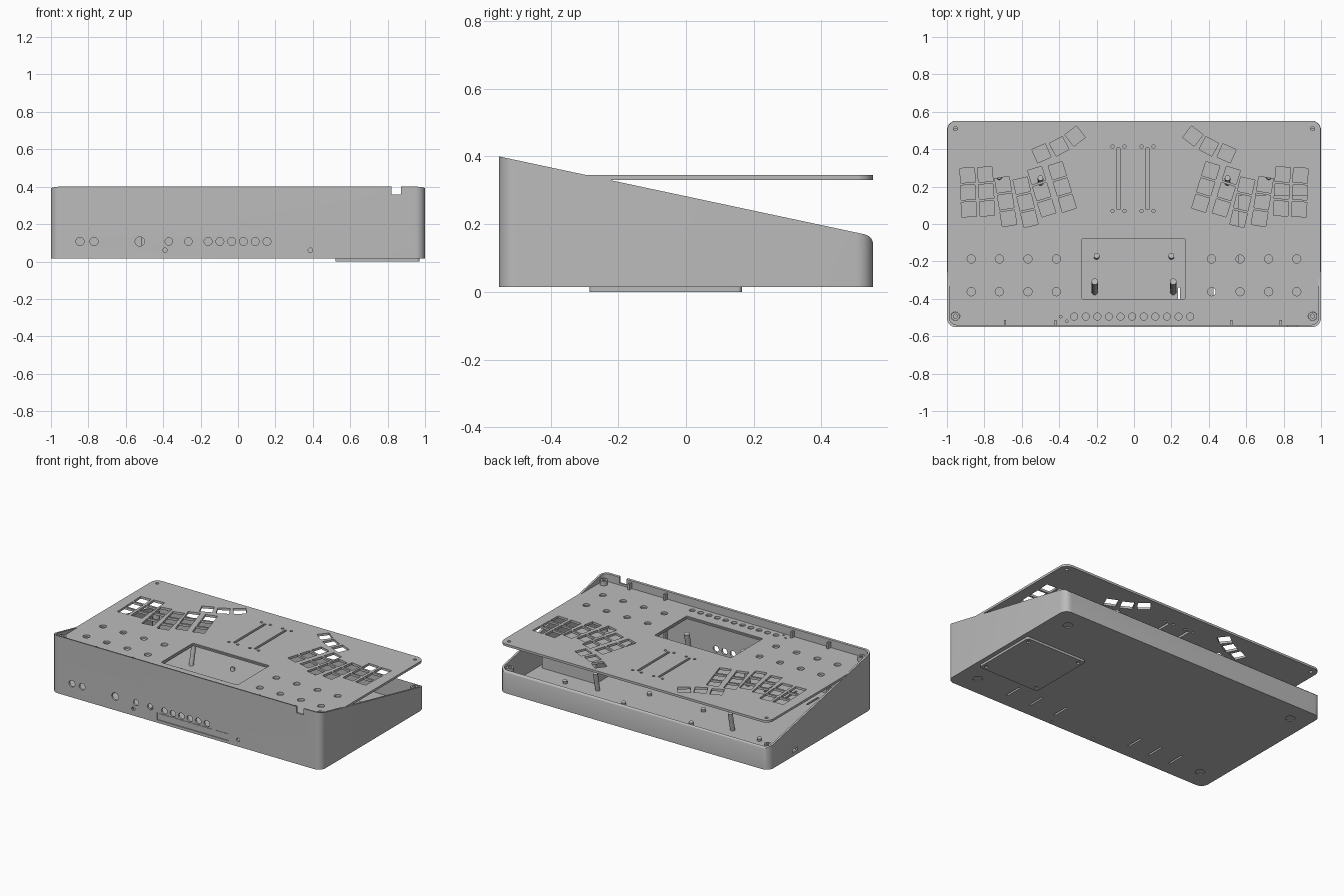
import bpy, bmesh, math
from mathutils import Matrix, Vector

if "Cube" in bpy.data.objects:
    bpy.data.objects.remove(bpy.data.objects["Cube"])

grey = bpy.data.materials.new("light_grey")
grey.diffuse_color = (0.5, 0.5, 0.5, 1)
grey.use_nodes = True
grey.node_tree.nodes["Principled BSDF"].inputs["Base Color"].default_value = grey.diffuse_color
SLOPE = 0.213
TILT = math.atan(SLOPE)


def rounded(x0, x1, y0, y1, r=0.0, seg=8):
    if r == 0:
        return [(x0, y0), (x1, y0), (x1, y1), (x0, y1)]
    pts = []
    for i, (cx, cy) in enumerate([(x1 - r, y1 - r), (x0 + r, y1 - r), (x0 + r, y0 + r), (x1 - r, y0 + r)]):
        for k in range(seg + 1):
            a = math.pi / 2 * (i + k / seg)
            pts.append((cx + r * math.cos(a), cy + r * math.sin(a)))
    return pts


def circle(x, y, r, n=24):
    return [(x + r * math.cos(2 * math.pi * k / n), y + r * math.sin(2 * math.pi * k / n)) for k in range(n)]


def square(x, y, s, deg):
    m = Matrix.Rotation(math.radians(deg), 2)
    return [tuple(m @ Vector((i * s / 2, j * s / 2)) + Vector((x, y))) for i, j in ((-1, -1), (1, -1), (1, 1), (-1, 1))]


def prism(bm, pts, a, b, axis="z"):
    """Extrude an outline from a to b along an axis."""
    put = {"z": lambda p, h: (p[0], p[1], h),
           "y": lambda p, h: (p[0], h, p[1]),
           "x": lambda p, h: (h, p[0], p[1])}[axis]
    lo = [bm.verts.new(put(p, a)) for p in pts]
    hi = [bm.verts.new(put(p, b)) for p in pts]
    n = len(pts)
    faces = [bm.faces.new(lo), bm.faces.new(hi)]
    faces += [bm.faces.new((lo[i], lo[(i + 1) % n], hi[(i + 1) % n], hi[i])) for i in range(n)]
    bmesh.ops.recalc_face_normals(bm, faces=faces)
    return lo + hi


def make(name, shapes):
    bm = bmesh.new()
    for s in shapes:
        prism(bm, *s)
    return finish(name, bm)


def finish(name, bm):
    me = bpy.data.meshes.new(name)
    bm.to_mesh(me)
    bm.free()
    ob = bpy.data.objects.new(name, me)
    bpy.context.collection.objects.link(ob)
    me.materials.append(grey)
    return ob


def select(ob):
    bpy.ops.object.select_all(action='DESELECT')
    ob.select_set(True)
    bpy.context.view_layer.objects.active = ob


def cut(ob, shapes):
    cutter = make("cutter", shapes)
    cutter.hide_render = True
    mod = ob.modifiers.new("cut", 'BOOLEAN')
    mod.operation = 'DIFFERENCE'
    mod.solver = 'EXACT'
    mod.object = cutter
    select(ob)
    bpy.ops.object.modifier_apply(modifier=mod.name)
    bpy.data.objects.remove(cutter)


def smooth(ob):
    select(ob)
    bpy.ops.object.shade_smooth_by_angle(angle=math.radians(30))


# Case: sloped open tray with rounded corners
case = make("case", [(rounded(-1, 1, -0.552, 0.552, 0.05), 0.015, 0.5)])
cut(case, [(rounded(-0.987, 0.987, -0.539, 0.539, 0.038), 0.03, 0.7)])
top = [(-0.7, 0.4 + 0.148 * SLOPE), (0.528, 0.4 - 1.08 * SLOPE), (0.54, 0.165), (0.548, 0.157),
       (0.5525, 0.145), (0.7, 0.145), (0.7, 0.7), (-0.7, 0.7)]
cut(case, [(top, -1.2, 1.2, "x")])

# Front jack holes, connector slot and rim notch
jacks = [(-0.845, 0.022), (-0.77, 0.022), (-0.525, 0.025), (-0.37, 0.02), (-0.265, 0.02)]
jacks += [(-0.16 + 0.063 * i, 0.021) for i in range(6)]
front = [(circle(x, 0.107, r), -0.6, -0.5, "y") for x, r in jacks]
front += [(circle(x, 0.06, 0.012, 16), -0.6, -0.5, "y") for x in (-0.39, 0.387)]
front += [(rounded(-0.215, 0.315, 0.034, 0.082), -0.6, -0.546, "y"),
          (rounded(0.82, 0.872, 0.357, 0.45), -0.6, -0.5, "y")]
cut(case, front)

# Underside: foot recesses, vent slots, screw holes; small port on the left wall
under = [(circle(x, y, 0.03), 0, 0.02) for x in (-0.87, 0.87) for y in (-0.42, 0.42)]
under += [(rounded(x - 0.006, x + 0.006, -0.46, -0.34), 0, 0.05) for x in (-0.66, -0.5, -0.34, 0.24, 0.43, 0.61)]
under += [(circle(x, -0.525, 0.008, 12), 0, 0.025) for x in (-0.12, 0.2)]
under += [(rounded(0.25, 0.3, 0.04, 0.06), -1.1, -0.95, "x")]
cut(case, under)
smooth(case)

# Top plate, lying flat across the case
plate = make("top_plate", [(rounded(-0.998, 0.998, -0.539, 0.552, 0.05), 0.33, 0.345)])
columns = [(-0.89, 0.26, 2), (-0.795, 0.265, 3), (-0.70, 0.21, 9), (-0.60, 0.205, 13),
           (-0.52, 0.26, 17), (-0.41, 0.285, 17)]
keys = []
for x, y, deg in columns:
    a = math.radians(deg)
    keys += [(x + 0.091 * k * math.sin(a), y - 0.091 * k * math.cos(a), deg) for k in range(3)]
keys += [(-0.495, 0.378, 24), (-0.4, 0.415, 28), (-0.315, 0.47, 38)]
holes = []
for s in (-1, 1):
    holes += [square(s * -x, y, 0.078, s * -d) for x, y, d in keys]
    holes += [circle(s * x, y, 0.022) for x in (0.415, 0.567, 0.72, 0.87) for y in (-0.187, -0.362)]
    holes += [circle(s * 0.955, y, r, 16) for y, r in ((0.51, 0.011), (-0.493, 0.024))]
holes += [circle(-0.32 + 0.062 * i, -0.495, 0.019) for i in range(11)]
holes += [circle(-0.392, -0.495, 0.007, 12), circle(-0.36, -0.52, 0.007, 12)]
# Slider slots with their screw holes
for x in (-0.083, 0.072):
    holes.append(rounded(x - 0.008, x + 0.008, 0.077, 0.407))
    holes += [circle(x + d, y, 0.009, 12) for d in (-0.032, 0.032) for y in (0.07, 0.415)]
# Display window with a stepped frame
holes.append(rounded(-0.277, 0.273, -0.4, -0.078, 0.004, 3))
cut(plate, [(h, 0.3, 0.4) for h in holes])
cut(plate, [(rounded(-0.285, 0.281, -0.408, -0.07, 0.006, 3), 0.338, 0.4)])
smooth(plate)

# Battery cover under the case and its compartment inside
cover = make("battery_cover", [(rounded(0.52, 0.97, -0.285, 0.165, 0.012, 4), 0, 0.016)])
cut(cover, [(circle(x, y, 0.012, 16), -0.01, 0.008) for x in (0.55, 0.94) for y in (-0.255, 0.135)])
make("battery_box", [(rounded(0.56, 0.96, -0.275, 0.155), 0.028, 0.16)])

# Corner screw bosses
for y, h, name in ((-0.493, 0.375, "front_boss"), (0.5, 0.168, "back_boss")):
    for s in (-1, 1):
        boss = make(name, [(circle(s * 0.955, y, 0.023), 0.025, h)])
        cut(boss, [(circle(s * 0.955, y, 0.011, 16), h - 0.04, h + 0.1)])
        smooth(boss)

# Inner posts, square to the sloping top
for name, x, y, r, h in (("display_post", 0.21, -0.362, 0.017, 0.26), ("key_post", 0.5, 0.22, 0.015, 0.125),
                         ("display_stub", 0.2, -0.175, 0.015, 0.03), ("middle_stub", 0.2, 0.1, 0.014, 0.02),
                         ("back_stub", 0.25, 0.3, 0.014, 0.02), ("side_stub", 0.72, 0.25, 0.014, 0.02)):
    bm = bmesh.new()
    for s in (-1, 1):
        v = prism(bm, circle(0, 0, r, 20), -0.004, h)
        bmesh.ops.transform(bm, verts=v, matrix=Matrix.Translation((s * x, y, 0.03)) @ Matrix.Rotation(-TILT, 4, 'X'))
    smooth(finish(name, bm))

# Ribs behind the front wall
make("front_ribs", [(rounded(x - 0.006, x + 0.006, -0.542, -0.512), 0.028, 0.385) for x in (-0.69, -0.42, 0.52, 0.785)])

# Connector strip in the front slot
make("connector_strip", [(rounded(-0.2, 0.19, 0.038, 0.078), -0.549, -0.54, "y"),
                         (rounded(0.22, 0.31, 0.038, 0.078), -0.549, -0.54, "y")])
